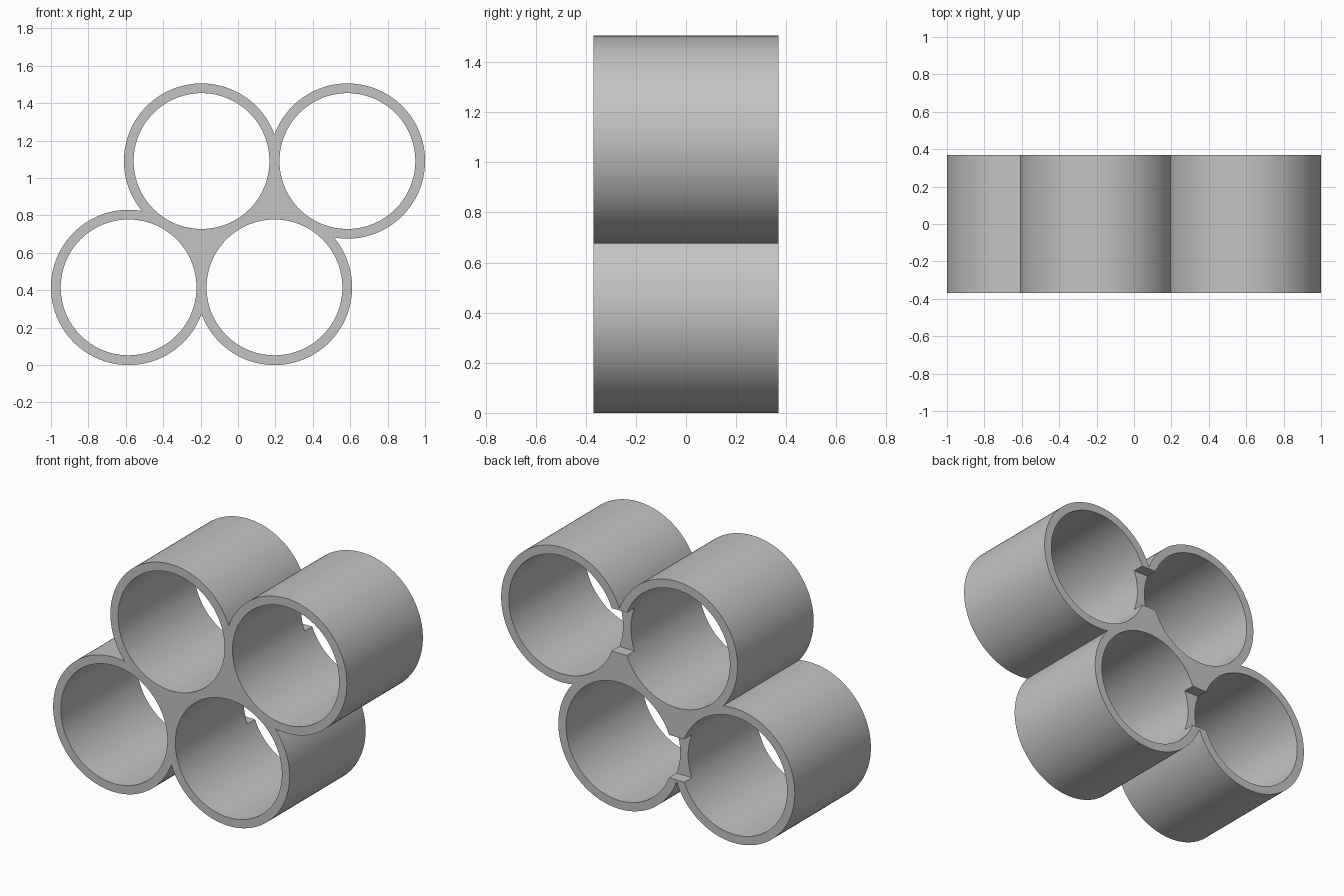
import bpy, bmesh, math
from mathutils import Vector

if "Cube" in bpy.data.objects:
    bpy.data.objects.remove(bpy.data.objects["Cube"], do_unlink=True)

OUTER, BORE, SPACING = 0.415, 0.363, 0.78
HALF_DEPTH = 0.37
NOTCH_HALF, NOTCH_DEPTH = 0.132, 0.074

# Tube centres in the x-z plane, counter-clockwise
row = SPACING * math.sin(math.radians(60))
low, high = OUTER, OUTER + row
centres = [Vector((-0.75 * SPACING, low)), Vector((0.25 * SPACING, low)),
           Vector((0.75 * SPACING, high)), Vector((-0.25 * SPACING, high))]


def heading(v):
    return math.atan2(v.y, v.x)


def outline(steps=96):
    """Outer silhouette of the four overlapping tubes."""
    half = math.acos(SPACING / 2 / OUTER)
    points = []
    for i, c in enumerate(centres):
        start = heading(centres[i - 1] - c) + half
        end = heading(centres[(i + 1) % 4] - c) - half
        sweep = (end - start) % math.tau
        points += [c + OUTER * Vector((math.cos(start + sweep * k / steps),
                                       math.sin(start + sweep * k / steps)))
                   for k in range(steps)]
    return points


def circle(c, radius, steps=128):
    return [c + radius * Vector((math.cos(math.tau * k / steps), math.sin(math.tau * k / steps)))
            for k in range(steps)]


def box(c, w, h):
    return [c + Vector((sx * w, sz * h)) for sx, sz in ((-1, -1), (1, -1), (1, 1), (-1, 1))]


def prism(name, profiles, front, back):
    """Extrude closed x-z profiles along y."""
    bm = bmesh.new()
    for profile in profiles:
        face = bm.faces.new([bm.verts.new((p.x, front, p.y)) for p in profile])
        grown = bmesh.ops.extrude_face_region(bm, geom=[face], use_keep_orig=True)["geom"]
        for v in grown:
            if isinstance(v, bmesh.types.BMVert):
                v.co.y = back
    bmesh.ops.recalc_face_normals(bm, faces=bm.faces)
    mesh = bpy.data.meshes.new(name)
    bm.to_mesh(mesh)
    bm.free()
    obj = bpy.data.objects.new(name, mesh)
    bpy.context.collection.objects.link(obj)
    return obj


def carve(target, cutter):
    cutter.hide_render = True
    mod = target.modifiers.new("carve", "BOOLEAN")
    mod.operation, mod.solver, mod.object = "DIFFERENCE", "EXACT", cutter
    bpy.context.view_layer.objects.active = target
    bpy.ops.object.modifier_apply(modifier=mod.name)
    bpy.data.objects.remove(cutter, do_unlink=True)


# Solid body with four bores
body = prism("tube_cluster", [outline()], -HALF_DEPTH, HALF_DEPTH)
carve(body, prism("bore_cutter", [circle(c, BORE) for c in centres], -1, 1))

# Rear notches in the walls between side-by-side tubes
middles = [(centres[0] + centres[1]) / 2, (centres[2] + centres[3]) / 2]
carve(body, prism("notch_cutter", [box(m, 0.08, NOTCH_HALF) for m in middles],
                  HALF_DEPTH - NOTCH_DEPTH, 1))

# Grey material
grey = bpy.data.materials.new("light_grey")
grey.use_nodes = True
colour = (0.55, 0.55, 0.55, 1)
grey.diffuse_color = colour
grey.node_tree.nodes["Principled BSDF"].inputs["Base Color"].default_value = colour
body.data.materials.clear()
body.data.materials.append(grey)

# Smooth curved walls, crisp rims
bpy.ops.object.select_all(action="DESELECT")
body.select_set(True)
bpy.context.view_layer.objects.active = body
bpy.ops.object.shade_smooth_by_angle(angle=math.radians(30))
